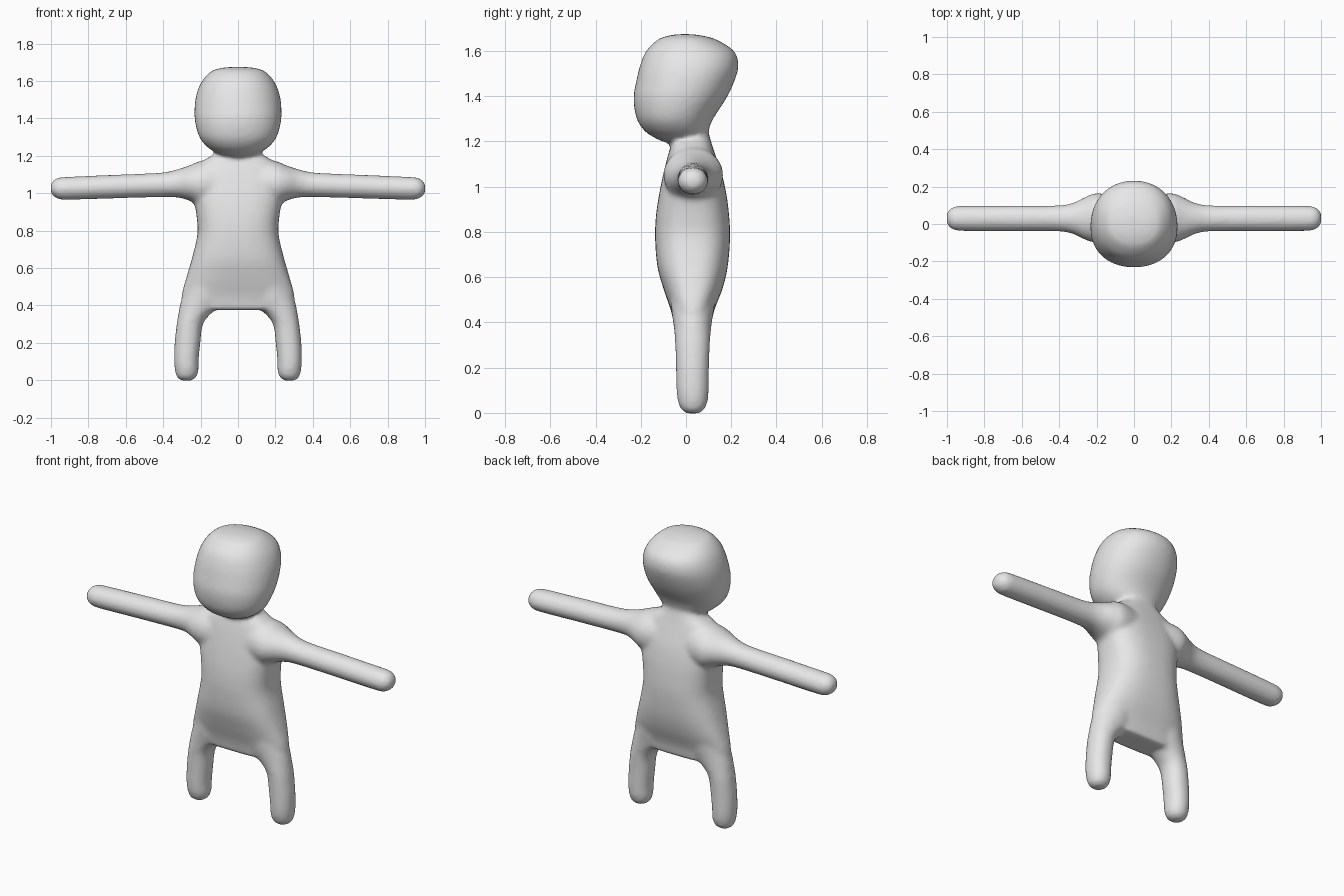
import bpy, bmesh, math

if "Cube" in bpy.data.objects:
    bpy.data.objects.remove(bpy.data.objects["Cube"])

SIDES, STEPS = 40, 5


def smooth_stations(rows):
    """Catmull-Rom interpolation between cross-section rows."""
    out = []
    for i in range(len(rows) - 1):
        quad = (rows[max(i - 1, 0)], rows[i], rows[i + 1], rows[min(i + 2, len(rows) - 1)])
        for s in range(STEPS):
            t = s / STEPS
            out.append([0.5 * (2 * b + (c - a) * t + (2 * a - 5 * b + 4 * c - d) * t * t
                               + (3 * b - a - 3 * c + d) * t ** 3)
                        for a, b, c, d in zip(*quad)])
    return out + [list(rows[-1])]


def spow(v, p):
    return math.copysign(abs(v) ** p, v)


def loft(bm, rows, place, power=2.0):
    """Closed loft through rows (t, a0, a1, b0, b1) of superellipses."""
    rings = []
    for t, a0, a1, b0, b1 in smooth_stations(rows):
        ring = []
        for k in range(SIDES):
            ang = 2 * math.pi * k / SIDES
            a = (a0 + a1) / 2 + (a1 - a0) / 2 * spow(math.cos(ang), 2 / power)
            b = (b0 + b1) / 2 + (b1 - b0) / 2 * spow(math.sin(ang), 2 / power)
            ring.append(bm.verts.new(place(t, a, b)))
        rings.append(ring)
    for lo, hi in zip(rings, rings[1:]):
        for k in range(SIDES):
            j = (k + 1) % SIDES
            bm.faces.new((lo[k], lo[j], hi[j], hi[k]))
    bm.faces.new(rings[0][::-1])
    bm.faces.new(rings[-1])


bm = bmesh.new()

# torso with neck: height, half width, front, back
torso = [(0.375, .29, -.05, .11), (0.45, .302, -.066, .124), (0.55, .276, -.10, .162),
         (0.65, .247, -.127, .185), (0.78, .217, -.137, .195), (0.88, .222, -.132, .19),
         (0.96, .235, -.12, .18), (1.04, .24, -.104, .163), (1.12, .225, -.085, .137),
         (1.17, .19, -.07, .12), (1.21, .128, -.056, .108), (1.25, .105, -.05, .098),
         (1.30, .10, -.05, .10)]
loft(bm, [(z, -w, w, f, b) for z, w, f, b in torso], lambda t, a, b: (a, b, t), 2.6)

# head: height, half width, front, back
head = [(1.196, .04, -.09, .0), (1.204, .085, -.115, .05), (1.217, .118, -.14, .08),
        (1.245, .163, -.182, .098), (1.30, .207, -.218, .12), (1.39, .231, -.232, .178),
        (1.476, .231, -.218, .218), (1.54, .219, -.202, .232), (1.60, .192, -.176, .212),
        (1.65, .145, -.125, .135), (1.667, .10, -.08, .075), (1.674, .05, -.04, .03)]
loft(bm, [(z, -w, w, f, b) for z, w, f, b in head], lambda t, a, b: (a, b, t), 2.15)

# arm: distance out, front, back, underside, top
arm = [(0.10, -.09, .15, .92, 1.18), (0.20, -.10, .165, .93, 1.172),
       (0.26, -.085, .145, .96, 1.148), (0.33, -.052, .112, .977, 1.126),
       (0.42, -.039, .099, .978, 1.109), (0.65, -.038, .098, .972, 1.099),
       (0.92, -.037, .097, .964, 1.087), (0.965, -.031, .091, .971, 1.081),
       (0.99, -.015, .075, .986, 1.065), (1.003, .01, .05, 1.01, 1.04)]

# leg: height, inner, outer, front, back
leg = [(-.003, .25, .30, .005, .055), (.013, .225, .325, -.02, .08),
       (.05, .211, .337, -.036, .096), (.11, .21, .342, -.043, .101),
       (.20, .201, .339, -.045, .102), (.30, .187, .328, -.048, .106),
       (.36, .14, .318, -.052, .11), (.42, .07, .306, -.06, .118), (.50, .05, .275, -.07, .13)]

for side in (-1, 1):
    loft(bm, arm, lambda t, a, b: (side * t, a, b))
    loft(bm, leg, lambda t, a, b: (side * a, b, t), 2.1)

bmesh.ops.recalc_face_normals(bm, faces=bm.faces)
mesh = bpy.data.meshes.new("body")
bm.to_mesh(mesh)
bm.free()
for p in mesh.polygons:
    p.use_smooth = True
body = bpy.data.objects.new("body", mesh)
bpy.context.collection.objects.link(body)

# plain grey surface
grey = bpy.data.materials.new("light grey")
grey.diffuse_color = (0.8, 0.8, 0.8, 1)
grey.use_nodes = True
grey.node_tree.nodes["Principled BSDF"].inputs["Base Color"].default_value = grey.diffuse_color
mesh.materials.append(grey)

# fuse the parts into one skin and soften the joints
fuse = body.modifiers.new("fuse", 'REMESH')
fuse.mode = 'VOXEL'
fuse.voxel_size = 0.012
fuse.use_smooth_shade = True
soften = body.modifiers.new("soften", 'SMOOTH')
soften.factor = 0.5
soften.iterations = 10
